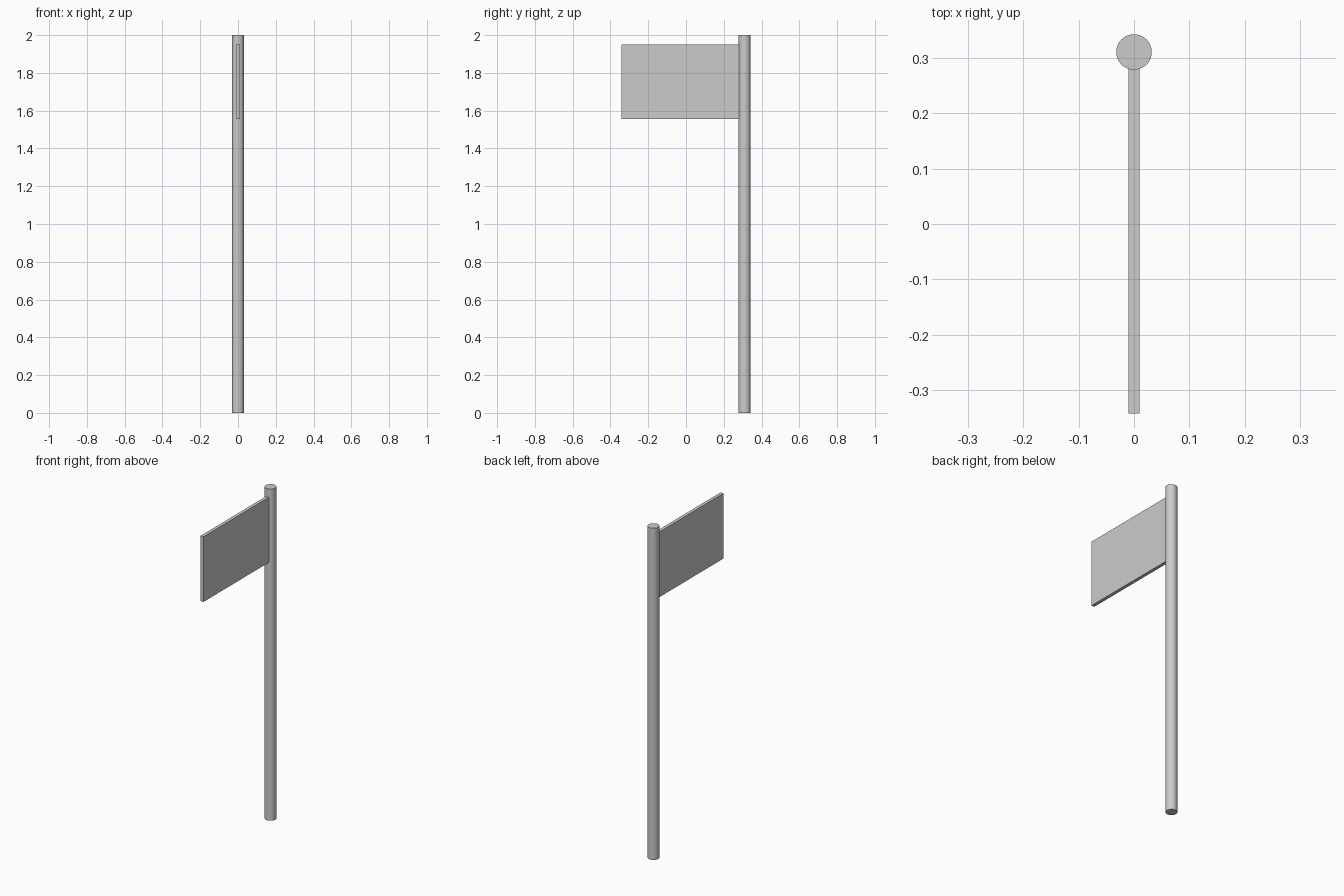
import bpy, math

if "Cube" in bpy.data.objects:
    bpy.data.objects.remove(bpy.data.objects["Cube"])

POLE_Y, POLE_R, HEIGHT = 0.31, 0.032, 2.0

# Round upright pole
bpy.ops.mesh.primitive_cylinder_add(vertices=48, radius=POLE_R, depth=HEIGHT,
                                    location=(0, POLE_Y, HEIGHT / 2))
pole = bpy.context.object
pole.name = "pole"
bpy.ops.object.shade_smooth_by_angle(angle=math.radians(30))

# Flat sign panel, butted against the front of the pole
y0, y1, z0, z1, thickness = -0.342, 0.28, 1.556, 1.949, 0.02
bpy.ops.mesh.primitive_cube_add(size=1, location=(0, (y0 + y1) / 2, (z0 + z1) / 2))
panel = bpy.context.object
panel.name = "sign_panel"
panel.scale = (thickness, y1 - y0, z1 - z0)
bpy.ops.object.transform_apply(location=False, rotation=False, scale=True)
